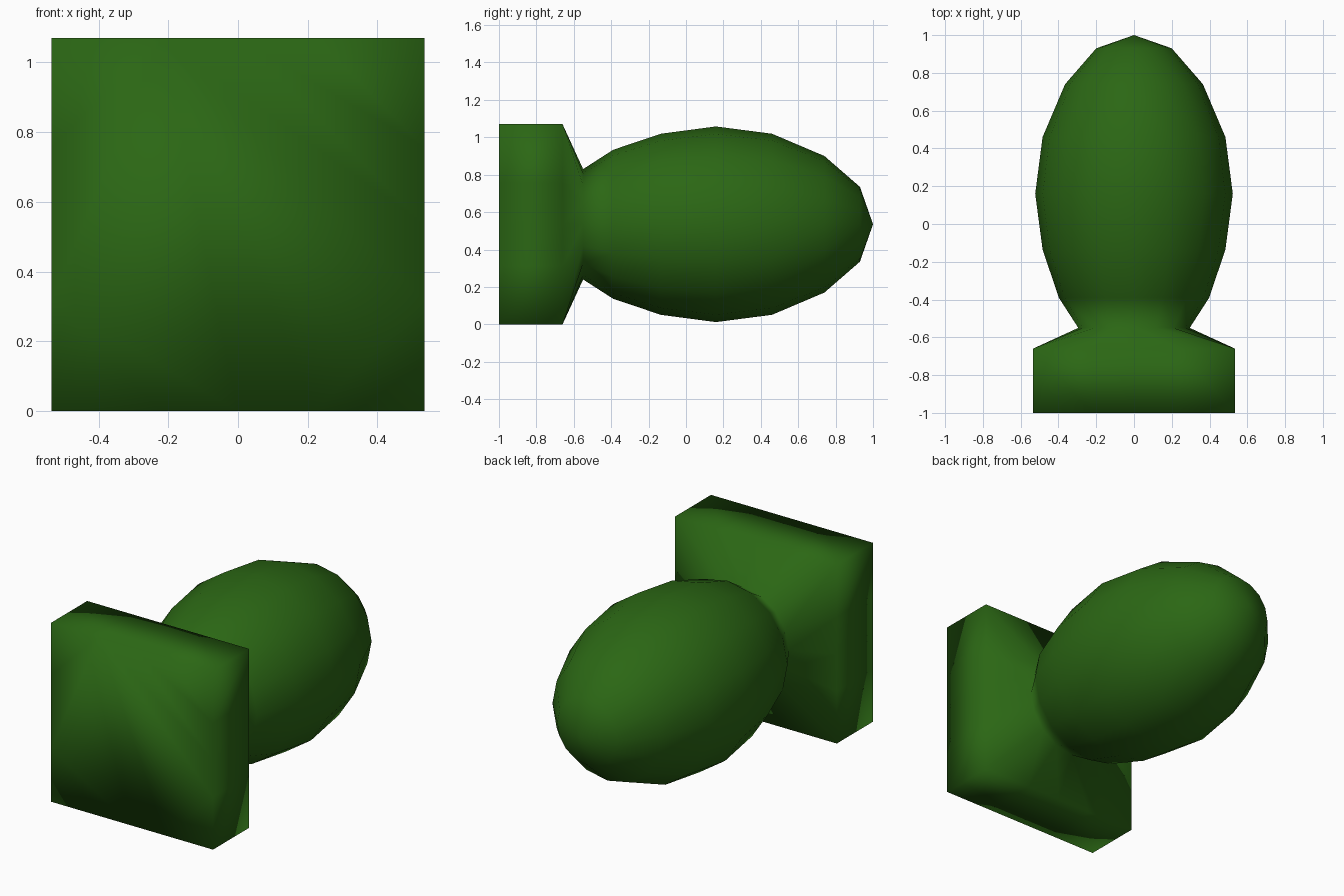
import bpy, bmesh
from math import sin, cos, pi

if "Cube" in bpy.data.objects:
    bpy.data.objects.remove(bpy.data.objects["Cube"])

SEG = 16
HALF = 0.535          # half width of the square base, also the axis height

mat = bpy.data.materials.new("dark_green")
mat.diffuse_color = (0.024, 0.135, 0.007, 1)
mat.use_nodes = True
mat.node_tree.nodes["Principled BSDF"].inputs["Base Color"].default_value = mat.diffuse_color

bm = bmesh.new()


def ring(y, size, square=False):
    """Loop of SEG points around the y axis, round or pushed out to a square."""
    pts = []
    for i in range(SEG):
        a = 2 * pi * i / SEG
        c, s = cos(a), sin(a)
        k = size / max(abs(c), abs(s)) if square else size
        pts.append(bm.verts.new((c * k, y, HALF + s * k)))
    return pts


# Square plinth, flared neck, then the egg-shaped bulb
loops = [ring(-1.0, HALF, True), ring(-0.66, HALF, True)]
for y, r in [(-0.55, 0.295), (-0.39, 0.398), (-0.135, 0.484), (0.16, 0.523),
             (0.46, 0.484), (0.74, 0.365), (0.93, 0.2)]:
    loops.append(ring(y, r))

# Skin between neighbouring loops
for a, b in zip(loops, loops[1:]):
    for i in range(SEG):
        j = (i + 1) % SEG
        bm.faces.new((a[i], a[j], b[j], b[i]))

# Flat front panel and pointed rear tip
bm.faces.new(loops[0])
tip = bm.verts.new((0, 1.0, HALF))
for i in range(SEG):
    bm.faces.new((loops[-1][i], loops[-1][(i + 1) % SEG], tip))

bmesh.ops.recalc_face_normals(bm, faces=bm.faces)
for f in bm.faces:
    f.smooth = True

mesh = bpy.data.meshes.new("bulb_on_square_base")
bm.to_mesh(mesh)
bm.free()
mesh.materials.append(mat)
obj = bpy.data.objects.new("bulb_on_square_base", mesh)
bpy.context.collection.objects.link(obj)
